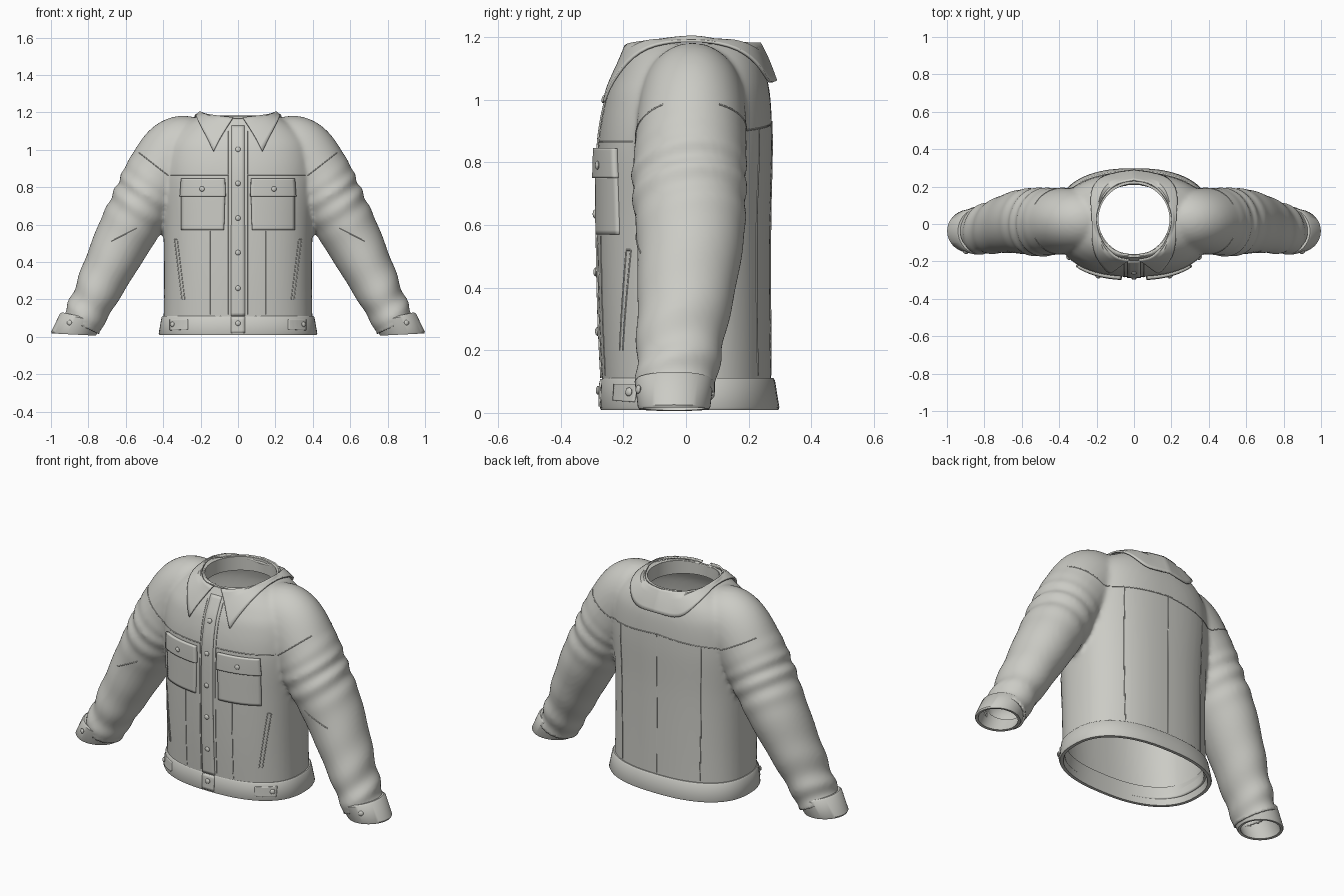
import bpy, bmesh, math
from mathutils import Vector
from mathutils.bvhtree import BVHTree

if "Cube" in bpy.data.objects:
    bpy.data.objects.remove(bpy.data.objects["Cube"], do_unlink=True)

cloth = bpy.data.materials.new("warm grey cloth")
cloth.use_nodes = True
colour = (0.6, 0.6, 0.56, 1)
cloth.diffuse_color = colour
cloth.node_tree.nodes["Principled BSDF"].inputs["Base Color"].default_value = colour


def spline(pts, n):
    """Smooth samples through points of any dimension."""
    out, last = [], len(pts) - 1
    for i in range(n + 1):
        f = i / n * last
        k = min(int(f), last - 1)
        t = f - k
        a, b, c, d = (pts[min(max(k + j, 0), last)] for j in (-1, 0, 1, 2))
        out.append([q + 0.5 * t * (r - p + t * (2*p - 5*q + 4*r - s + t * (3*(q - r) + s - p)))
                    for p, q, r, s in zip(a, b, c, d)])
    return out


def loft(bm, rings, wrap=False):
    """Skin closed rings; cap the ends, or wrap the last ring to the first."""
    vs = [[bm.verts.new(p) for p in r] for r in rings]
    n = len(vs[0])
    for i in range(len(vs) if wrap else len(vs) - 1):
        a, b = vs[i], vs[(i + 1) % len(vs)]
        for j in range(n):
            bm.faces.new((a[j], a[(j + 1) % n], b[(j + 1) % n], b[j]))
    if not wrap:
        bm.faces.new(vs[0])
        bm.faces.new(vs[-1])


def finish(name, bm, angle=40):
    bmesh.ops.recalc_face_normals(bm, faces=bm.faces)
    me = bpy.data.meshes.new(name)
    bm.to_mesh(me)
    bm.free()
    me.shade_smooth()
    me.set_sharp_from_angle(angle=math.radians(angle))
    me.materials.append(cloth)
    ob = bpy.data.objects.new(name, me)
    bpy.context.collection.objects.link(ob)
    return ob


def solidify(ob, thick, offset):
    m = ob.modifiers.new("thickness", 'SOLIDIFY')
    m.thickness, m.offset = thick, offset


def body_ring(z, rx, yf, yb, n=72, e=2.4):
    pts = []
    for i in range(n):
        a = 2 * math.pi * i / n
        c, s = math.cos(a), math.sin(a)
        pts.append((rx * math.copysign(abs(c) ** (2 / e), c),
                    (yf + yb) / 2 + (yb - yf) / 2 * math.copysign(abs(s) ** (2 / e), s), z))
    return pts


# Solid forms of torso and sleeves, fused into one skin
bm = bmesh.new()
torso = [(0, .40, -.262, .272), (.3, .395, -.277, .27), (.6, .40, -.283, .27),
         (.85, .415, -.28, .275), (1.0, .40, -.255, .27), (1.08, .36, -.222, .255),
         (1.14, .29, -.19, .232), (1.18, .21, -.168, .215)]
loft(bm, [body_ring(*r) for r in spline(torso, 50)])
arm = [(.15, .97, .15, .02, .15), (.3, .985, .197, .02, .168), (.42, .86, .186, .015, .178),
       (.505, .72, .168, .01, .182), (.62, .51, .152, .012, .168),
       (.79, .165, .114, -.025, .134), (.87, 0, .106, -.04, .122)]
path = spline(arm, 110)
for side in (-1, 1):
    rings = []
    for i, (x, z, h, cy, d) in enumerate(path):
        p, q = path[max(i - 1, 0)], path[min(i + 1, 110)]
        t = Vector((q[0] - p[0], q[1] - p[1])).normalized()
        s = i / 110
        amp = .008 * math.exp(-((s - .5) / .1) ** 2) + .008 * math.exp(-((s - .85) / .1) ** 2)
        ring = []
        for k in range(48):
            a = 2 * math.pi * k / 48
            f = amp * math.sin(75 * s + 1.6 * math.sin(a + .4)) * (.7 + .3 * math.cos(a))
            u, v = (h + f) * math.cos(a), (d + f) * math.sin(a)
            ring.append((side * (x - t.y * u), cy + v, z + t.x * u))
        rings.append(ring)
    loft(bm, rings)
solid = finish("jacket_solid", bm)
m = solid.modifiers.new("fuse", 'REMESH')
m.mode, m.voxel_size = 'VOXEL', .0125
m = solid.modifiers.new("soften", 'SMOOTH')
m.factor, m.iterations = .5, 6
fused = solid.evaluated_get(bpy.context.evaluated_depsgraph_get())
bm = bmesh.new()
bm.from_mesh(fused.to_mesh())
bpy.data.objects.remove(solid, do_unlink=True)

# Open the neck, hem and wrists, then trim their edges clean
arm_dir = Vector((.43, 0, -.9)).normalized()
wrist = Vector((.84, -.035, .06))
NX, NY, NC = .196, .196, .025


def past_wrist(p):
    return (Vector((abs(p.x), p.y, p.z)) - wrist).dot(arm_dir)


def neck_dist(p):
    return math.hypot(p.x / NX, (p.y - NC) / NY)


doomed = []
for f in bm.faces:
    c = f.calc_center_median()
    if (abs(c.x) < .5 and c.z < .045) or (abs(c.x) > .65 and past_wrist(c) > 0) \
            or (c.z > 1.0 and neck_dist(c) < 1):
        doomed.append(f)
bmesh.ops.delete(bm, geom=doomed, context='FACES')
for v in bm.verts:
    if v.is_boundary:
        if v.co.z > 1:
            r = neck_dist(v.co)
            v.co.x, v.co.y = v.co.x / r, NC + (v.co.y - NC) / r
        elif abs(v.co.x) < .5:
            v.co.z = .045
        else:
            back = arm_dir * past_wrist(v.co)
            v.co -= Vector((math.copysign(back.x, v.co.x), 0, back.z))
shell = finish("jacket_body", bm, 60)
solidify(shell, .012, -1)

# Waistband
bm = bmesh.new()
loft(bm, [body_ring(*r) for r in [(.01, .42, -.272, .295), (.018, .424, -.275, .298),
     (.104, .409, -.272, .284), (.112, .403, -.266, .278),
     (.11, .382, -.246, .254), (.01, .403, -.255, .278)]], True)
parts = [shell, finish("waistband", bm)]

# Cuffs
for side, word in ((1, "left"), (-1, "right")):
    bm = bmesh.new()
    rings = []
    for x, z, h, d, tilt in [(.878, .012, .118, .112, .006), (.877, .02, .122, .116, .006),
                             (.836, .1, .116, .126, .024), (.833, .107, .108, .12, .024),
                             (.835, .104, .094, .106, .024), (.878, .014, .104, .098, .006)]:
        rings.append([(side * (x + h * math.cos(a)), -.038 + d * math.sin(a), z + tilt * math.cos(a))
                      for a in (2 * math.pi * k / 48 for k in range(48))])
    loft(bm, rings, True)
    parts.append(finish(word + "_cuff", bm))

# Lookup of the cloth surface, used to lay details on it
verts, polys = [], []
for ob in parts:
    base = len(verts)
    verts += [v.co.copy() for v in ob.data.vertices]
    polys += [[base + i for i in p.vertices] for p in ob.data.polygons]
tree = BVHTree.FromPolygons(verts, polys)


def on_cloth(x, z, face=-1):
    hit, n, *_ = tree.ray_cast(Vector((x, 2 * face, z)), Vector((0, -face, 0)))
    if hit is None:
        return Vector((x, face * .26, z)), Vector((0, face, 0))
    return hit, n if n.y * face > 0 else -n


def patch(name, corners, thick, nx=14, nz=14):
    """Cloth panel with corners (x, z): bottom left, bottom right, top right, top left."""
    bl, br, tr, tl = map(Vector, corners)
    bm = bmesh.new()
    rows = []
    for j in range(nz + 1):
        a, b = bl.lerp(tl, j / nz), br.lerp(tr, j / nz)
        row = []
        for i in range(nx + 1):
            p = a.lerp(b, i / nx)
            row.append(bm.verts.new(on_cloth(p.x, p.y)[0] + Vector((0, -thick, 0))))
        rows.append(row)
    for r, s in zip(rows, rows[1:]):
        for i in range(nx):
            bm.faces.new((r[i], r[i + 1], s[i + 1], s[i]))
    ob = finish(name, bm)
    solidify(ob, thick + .006, -1 if ob.data.polygons[0].normal.y < 0 else 1)
    return ob


def button(name, x, z, lift):
    p, n = on_cloth(x, z)
    bm = bmesh.new()
    bmesh.ops.create_uvsphere(bm, u_segments=16, v_segments=8, radius=.014)
    bmesh.ops.scale(bm, vec=(1, 1, .5), verts=bm.verts)
    ob = finish(name, bm)
    ob.location = p + n * lift
    ob.rotation_euler = n.to_track_quat('Z', 'Y').to_euler()


# Front placket and its buttons
patch("placket", [(-.038, .112), (.038, .112), (.034, 1.13), (-.034, 1.13)], .006, 4, 60)
patch("waistband_overlap", [(-.038, .02), (.038, .02), (.038, .108), (-.038, .108)], .005, 4, 6)
for i, z in enumerate((.072, .26, .45, .635, .82, 1.0)):
    button(f"front_button_{i + 1}", 0, z, .008)

# Chest pockets, waist tabs, cuff buttons
for side, word in ((1, "left"), (-1, "right")):
    def mirrored(pts):
        return [(side * x, z) for x, z in pts]
    patch(word + "_pocket", mirrored([(.075, .57), (.305, .57), (.305, .76), (.07, .76)]), .009)
    patch(word + "_pocket_flap", mirrored([(.066, .75), (.312, .75), (.305, .845), (.07, .845)]), .018)
    button(word + "_pocket_button", side * .188, .79, .02)
    patch(word + "_waist_tab", mirrored([(.27, .04), (.365, .035), (.365, .092), (.27, .092)]), .007)
    button(word + "_tab_button", side * .345, .066, .01)
    button(word + "_cuff_button", side * .9, .075, .003)

# Raised seams, front and back
seams = bpy.data.curves.new("seams", 'CURVE')
seams.dimensions, seams.bevel_depth, seams.bevel_resolution = '3D', .0028, 1
seams.materials.append(cloth)
front_lines = [[(.05, .865), (.36, .865)], [(.15, .12), (.15, .565)], [(.34, .52), (.3, .2)],
               [(.325, .52), (.285, .2)], [(.34, .52), (.325, .52)], [(.37, .86), (.53, .985)],
               [(.54, .58), (.68, .51)], [(.05, .12), (.05, 1.1)]]
back_lines = [[(0, .93), (.36, .9)], [(.25, .12), (.26, .91)], [(.36, .9), (.53, .985)]]
jobs = [(-1, s, l) for l in front_lines for s in (-1, 1)]
jobs += [(1, s, l) for l in back_lines for s in (-1, 1)] + [(1, 1, [(0, .12), (0, .93)])]
for face, side, (a, b) in jobs:
    sp = seams.splines.new('POLY')
    sp.points.add(30)
    for i, pt in enumerate(sp.points):
        q = Vector(a).lerp(Vector(b), i / 30)
        pt.co = (*on_cloth(side * q.x, q.y, face)[0], 1)
bpy.context.collection.objects.link(bpy.data.objects.new("seams", seams))

# Neck stand, dipping at the front
bm = bmesh.new()
rings = []
for r, low in ((.204, 1), (.204, 0), (.19, 0), (.19, 1)):
    ring = []
    for k in range(64):
        a = 2 * math.pi * k / 64
        dip = .012 * max(0, -math.sin(a)) ** 4
        ring.append((r * math.cos(a), NC + r * math.sin(a), 1.1 if low else 1.18 - dip))
    rings.append(ring)
loft(bm, rings, True)
finish("neck_stand", bm)

# Folded collar: top edge and falling edge, half of it mirrored
edges = [(.025, -.192, 1.172, .13, -.258, .99), (.1, -.17, 1.18, .165, -.21, 1.06),
         (.17, -.09, 1.19, .205, -.11, 1.14), (.2, .025, 1.2, .222, .03, 1.175),
         (.172, .13, 1.185, .205, .17, 1.12), (.1, .208, 1.18, .135, .26, 1.06),
         (0, .235, 1.18, 0, .287, 1.06)]
bm = bmesh.new()
grid = []
for s in spline(edges, 36):
    top, low = Vector(s[:3]), Vector(s[3:])
    row = []
    for j in range(9):
        t = j / 8
        p = top.lerp(low, t) + Vector((0, 0, .008 * math.sin(math.pi * t)))
        if j > 1:
            hit, n, *_ = tree.find_nearest(p)
            if (p - hit).dot(n) < .012:
                p = hit + n * .012
        row.append(bm.verts.new(p))
    grid.append(row)
for v in grid[-1]:
    v.co.x = 0
for r, s in zip(grid, grid[1:]):
    for j in range(8):
        bm.faces.new((r[j], s[j], s[j + 1], r[j + 1]))
collar = finish("collar", bm)
m = collar.modifiers.new("both sides", 'MIRROR')
m.use_clip = True
solidify(collar, .009, 0)
